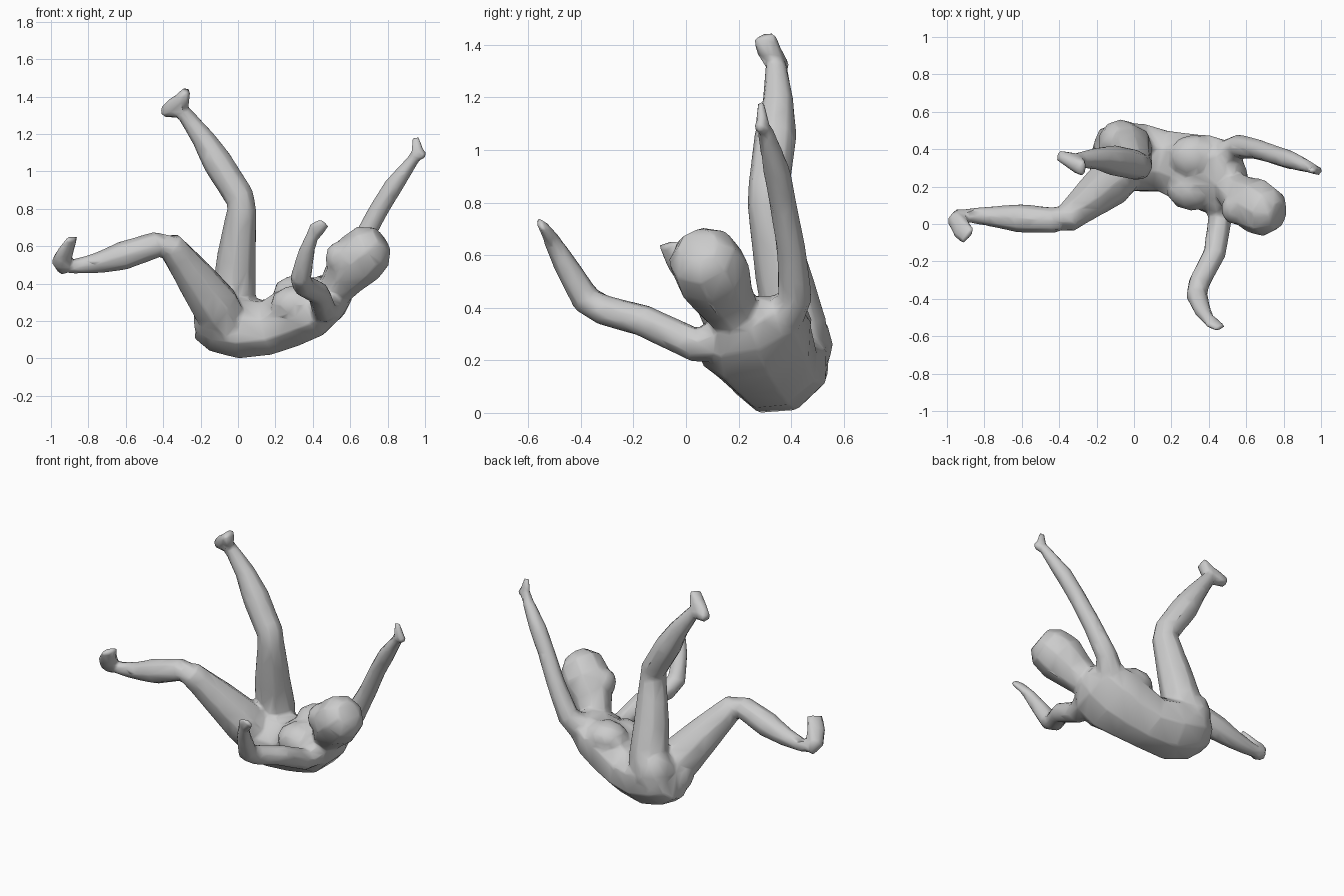
import bpy, bmesh, math
from mathutils import Vector, Matrix

SIDES = 8
bm = bmesh.new()      # all body parts are gathered here, then fused into one skin


def loft(rings, side):
    """Tube through (x, y, z, radius along side, radius across) rings."""
    pts = [Vector(r[:3]) for r in rings]
    loops, faces = [], []
    for i, r in enumerate(rings):
        t = (pts[min(i + 1, len(pts) - 1)] - pts[max(i - 1, 0)]).normalized()
        u = Vector(side)
        u = (u - t * u.dot(t)).normalized()
        v = t.cross(u)
        a, b = r[3], r[-1]
        loops.append([bm.verts.new(pts[i] + u * a * math.cos(k * math.tau / SIDES)
                                   + v * b * math.sin(k * math.tau / SIDES))
                      for k in range(SIDES)])
    for p, q in zip(loops, loops[1:]):
        for k in range(SIDES):
            n = (k + 1) % SIDES
            faces.append(bm.faces.new((p[k], p[n], q[n], q[k])))
    faces.append(bm.faces.new(loops[0][::-1]))
    faces.append(bm.faces.new(loops[-1]))


def blob(loc, size):
    m = Matrix.Translation(loc) @ Matrix.Diagonal((*size, 1))
    bmesh.ops.create_icosphere(bm, subdivisions=2, radius=1, matrix=m)


# Torso, reclining and rolled toward the front
loft([
    (-0.20, 0.40, 0.20, 0.12, 0.10),
    (-0.12, 0.385, 0.18, 0.18, 0.14),
    (0.02, 0.355, 0.165, 0.20, 0.168),
    (0.16, 0.335, 0.165, 0.18, 0.15),
    (0.28, 0.30, 0.22, 0.20, 0.165),
    (0.40, 0.265, 0.27, 0.225, 0.155),
    (0.50, 0.245, 0.33, 0.21, 0.12),
    (0.56, 0.22, 0.38, 0.10, 0.08)], (0.1, 0.9, 0.4))
# Chest and hips
blob((0.32, 0.36, 0.35), (0.135, 0.12, 0.10))
blob((0.31, 0.19, 0.285), (0.14, 0.12, 0.11))
blob((-0.10, 0.29, 0.20), (0.145, 0.12, 0.13))
blob((-0.07, 0.43, 0.26), (0.125, 0.13, 0.15))

# Neck, head and chin
loft([
    (0.50, 0.21, 0.34, 0.09),
    (0.57, 0.145, 0.44, 0.12),
    (0.645, 0.10, 0.53, 0.15),
    (0.72, 0.06, 0.60, 0.135),
    (0.77, 0.045, 0.635, 0.08)], (0.3, 0.9, 0.2))
blob((0.545, 0.08, 0.535), (0.08, 0.085, 0.095))

# Left leg and foot, bent toward -x
loft([
    (-0.05, 0.29, 0.17, 0.12),
    (-0.12, 0.23, 0.28, 0.135),
    (-0.23, 0.14, 0.43, 0.11),
    (-0.36, 0.03, 0.60, 0.078),
    (-0.43, 0.02, 0.61, 0.07),
    (-0.61, 0.03, 0.55, 0.078),
    (-0.75, 0.04, 0.51, 0.057),
    (-0.88, 0.045, 0.49, 0.04),
    (-0.95, 0.03, 0.50, 0.035)], (0.4, 0.9, 0.1))
loft([
    (-0.93, 0.06, 0.47, 0.035, 0.03),
    (-0.945, 0.02, 0.515, 0.055, 0.055),
    (-0.92, -0.03, 0.58, 0.06, 0.034),
    (-0.885, -0.065, 0.645, 0.052, 0.017)], (0.6, 0.7, 0.3))

# Right leg and foot, raised
loft([
    (-0.05, 0.43, 0.20, 0.125),
    (-0.02, 0.415, 0.34, 0.12),
    (-0.01, 0.37, 0.52, 0.108),
    (0.02, 0.31, 0.80, 0.08),
    (0.01, 0.315, 0.86, 0.08),
    (-0.11, 0.34, 1.05, 0.082),
    (-0.19, 0.35, 1.18, 0.062),
    (-0.28, 0.345, 1.30, 0.044),
    (-0.33, 0.335, 1.36, 0.035)], (0.1, 0.95, 0.1))
loft([
    (-0.405, 0.365, 1.315, 0.032, 0.028),
    (-0.34, 0.345, 1.335, 0.04, 0.062),
    (-0.30, 0.315, 1.38, 0.047, 0.046),
    (-0.275, 0.295, 1.435, 0.044, 0.022)], (0.1, 0.9, 0.3))

# Left arm and hand, reaching forward
loft([
    (0.46, 0.13, 0.28, 0.10),
    (0.46, 0.03, 0.26, 0.066),
    (0.43, -0.16, 0.35, 0.062),
    (0.35, -0.31, 0.39, 0.06),
    (0.335, -0.38, 0.43, 0.058),
    (0.365, -0.46, 0.565, 0.046),
    (0.40, -0.515, 0.665, 0.032)], (1, 0, 0.2))
loft([
    (0.39, -0.50, 0.64, 0.032, 0.03),
    (0.42, -0.53, 0.69, 0.047, 0.024),
    (0.465, -0.557, 0.725, 0.037, 0.013)], (0.9, 0.1, -0.3))

# Right arm, hand and thumb, stretched up and outward
loft([
    (0.49, 0.36, 0.36, 0.09),
    (0.56, 0.415, 0.44, 0.066),
    (0.66, 0.40, 0.62, 0.056),
    (0.75, 0.37, 0.79, 0.052),
    (0.83, 0.345, 0.92, 0.052),
    (0.95, 0.30, 1.08, 0.03)], (0, 1, 0))
loft([
    (0.93, 0.305, 1.055, 0.03, 0.028),
    (0.962, 0.29, 1.105, 0.037, 0.025),
    (0.95, 0.285, 1.185, 0.018, 0.014)], (0.9, 0, -0.4))
blob((0.982, 0.285, 1.09), (0.025, 0.025, 0.03))

# One low-poly skin: consistent normals, fuse, relax the joins, reduce
bmesh.ops.recalc_face_normals(bm, faces=bm.faces[:])
me = bpy.data.meshes.new("body")
bm.to_mesh(me)
bm.free()
body = bpy.data.objects.new("body", me)
bpy.context.collection.objects.link(body)
fuse = body.modifiers.new("fuse", 'REMESH')
fuse.mode = 'VOXEL'
fuse.voxel_size = 0.011
fuse.use_smooth_shade = True
relax = body.modifiers.new("relax", 'SMOOTH')
relax.factor = 0.5
relax.iterations = 6
reduce = body.modifiers.new("reduce", 'DECIMATE')
reduce.ratio = 0.04
